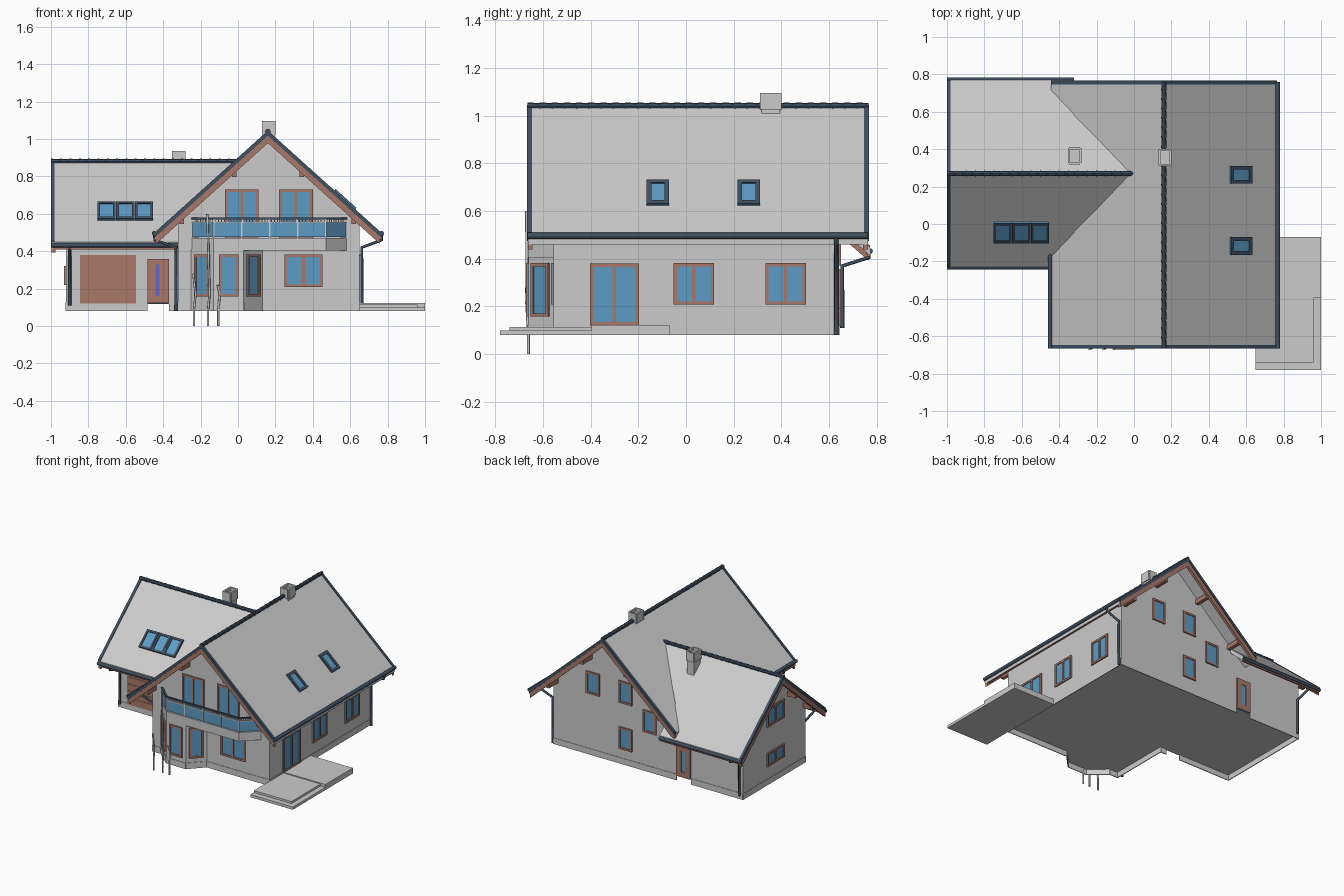
import bpy, bmesh
from math import sqrt
from mathutils import Vector, Matrix

if "Cube" in bpy.data.objects:
    bpy.data.objects.remove(bpy.data.objects["Cube"])


def mat(name, rgb):
    m = bpy.data.materials.new(name)
    m.diffuse_color = (*rgb, 1)
    m.use_nodes = True
    m.node_tree.nodes["Principled BSDF"].inputs["Base Color"].default_value = m.diffuse_color
    return m


BROWN = mat("wood", (0.40, 0.19, 0.14))
BLUE = mat("glass", (0.11, 0.33, 0.56))
DARK = mat("slate", (0.05, 0.08, 0.12))
VIOLET = mat("door_strip", (0.12, 0.14, 0.55))


def finish(name, bm, color=None):
    bmesh.ops.recalc_face_normals(bm, faces=bm.faces)
    me = bpy.data.meshes.new(name)
    bm.to_mesh(me)
    bm.free()
    if color:
        me.materials.append(color)
    ob = bpy.data.objects.new(name, me)
    bpy.context.collection.objects.link(ob)
    return ob


def prism(name, pts, vec, color=None):
    """Flat polygon swept along a vector."""
    bm = bmesh.new()
    f = bm.faces.new([bm.verts.new(p) for p in pts])
    new = bmesh.ops.extrude_face_region(bm, geom=[f], use_keep_orig=True)["geom"]
    bmesh.ops.translate(bm, vec=vec, verts=[v for v in new if isinstance(v, bmesh.types.BMVert)])
    return finish(name, bm, color)


def box(name, lo, hi, color=None, M=Matrix()):
    (a, b, c), (d, e, f) = lo, hi
    pts = [M @ Vector(p) for p in ((a, b, c), (d, b, c), (d, e, c), (a, e, c))]
    return prism(name, pts, M.to_3x3() @ Vector((0, 0, f - c)), color)


def bar(name, p, q, z0, z1, t, color=None):
    """Upright strip between two plan points."""
    p, q = Vector(p), Vector(q)
    d = (q - p).normalized() * t / 2
    n = Vector((-d.y, d.x))
    return prism(name, [(*v, z0) for v in (p + n, q + n, q - n, p - n)], (0, 0, z1 - z0), color)


def pipe(name, pts, r, color=None):
    cu = bpy.data.curves.new(name, "CURVE")
    cu.dimensions = "3D"
    cu.bevel_depth, cu.bevel_resolution, cu.use_fill_caps = r, 2, True
    sp = cu.splines.new("POLY")
    sp.points.add(len(pts) - 1)
    for s, p in zip(sp.points, pts):
        s.co = (*p, 1)
    if color:
        cu.materials.append(color)
    ob = bpy.data.objects.new(name, cu)
    bpy.context.collection.objects.link(ob)


def window(name, loc, u, v, w, h, panes=1, color=BROWN, f=0.014, glass=BLUE):
    """Framed panes; loc is the centre on the wall, u is right, v is up."""
    u, v = Vector(u).normalized(), Vector(v).normalized()
    M = Matrix((u, v, u.cross(v))).transposed().to_4x4()
    M.translation = loc
    box(name + "_glass", (-w / 2, -h / 2, -0.01), (w / 2, h / 2, 0.004), glass, M)
    for s in (-1, 1):
        y = s * (h - f) / 2
        box(name + "_frame", (-w / 2, y - f / 2, -0.01), (w / 2, y + f / 2, 0.01), color, M)
    for i in range(panes + 1):
        x = -w / 2 + f / 2 + i * (w - f) / panes
        box(name + "_frame", (x - f / 2, -h / 2 + f, -0.01), (x + f / 2, h / 2 - f, 0.01), color, M)


UP, FRONT, RIGHT, BACK, LEFT = (0, 0, 1), (1, 0, 0), (0, 1, 0), (-1, 0, 0), (0, -1, 0)
RX, RZ, MS = 0.16, 1.04, 0.90      # main ridge and slope
WY, WZ, WS = 0.27, 0.88, 0.86      # wing ridge and slope

# Wall bodies
prism("main_walls", [(-0.32, -0.555, 0.12), (0.65, -0.555, 0.12), (0.65, -0.555, 0.56),
                     (RX, -0.555, 1.005), (-0.32, -0.555, 0.57)], (0, 1.195, 0))
prism("wing_walls", [(-0.92, -0.10, 0.12), (-0.92, 0.64, 0.12), (-0.92, 0.64, 0.525),
                     (-0.92, WY, 0.845), (-0.92, -0.10, 0.525)], (0.77, 0, 0))
bay = [(-0.25, -0.555), (-0.13, -0.66), (0.03, -0.66), (0.13, -0.555)]
prism("bay_walls", [(*p, 0.12) for p in bay], (0, 0, 0.29))
deck = [(-0.245, -0.555), (-0.13, -0.662), (0.47, -0.662), (0.58, -0.555)]
prism("balcony_deck", [(*p, 0.405) for p in deck], (0, 0, 0.065))

# Open plinth under the walls, with gaps at the two doors
for run in ([(-0.37, -0.10), (-0.32, -0.10), (-0.32, -0.555)] + bay
            + [(0.65, -0.555), (0.65, 0.64), (-0.37, 0.64)],
            [(-0.49, 0.64), (-0.92, 0.64), (-0.92, -0.10), (-0.485, -0.10)]):
    for p, q in zip(run, run[1:]):
        bar("plinth", p, q, 0.08, 0.125, 0.006)


# Roofs: main slab, two wing slopes cut to the valleys
def chevron(name, P, c, z, half, slope, t, vec, color=None):
    """Inverted V band; P maps (across, height) to a point."""
    e = z - half * slope
    prism(name, [P(*p) for p in ((c - half, e), (c, z), (c + half, e),
                                 (c + half, e - t), (c, z - t), (c - half, e - t))], vec, color)


chevron("main_roof", lambda a, z: (a, -0.66, z), RX, RZ, 0.605, MS, 0.035, (0, 1.42, 0))
for s in (-1, 1):
    plan = [(-0.995, 0.5), (-0.32, 0.5), (-0.32, 0.31), (-0.005, 0), (-0.995, 0)]
    prism("wing_roof", [(x, WY + s * d, WZ - d * WS) for x, d in plan], (0, 0, -0.035))

# Verges: slate edge over a wooden board
for y, d in ((-0.666, 1), (0.766, -1)):
    chevron("main_verge", lambda a, z: (a, y, z), RX, RZ + 0.005, 0.605, MS, 0.027, (0, 0.02 * d, 0), DARK)
    chevron("main_bargeboard", lambda a, z: (a, y + 0.004 * d, z), RX, RZ - 0.022, 0.60, MS, 0.04,
            (0, 0.02 * d, 0), BROWN)
chevron("wing_verge", lambda a, z: (-1, a, z), WY, WZ + 0.005, 0.5, WS, 0.027, (0.02, 0, 0), DARK)
chevron("wing_bargeboard", lambda a, z: (-0.996, a, z), WY, WZ - 0.022, 0.495, WS, 0.04, (0.02, 0, 0), BROWN)

# Purlin ends under the overhangs
for d in (-0.46, -0.18, 0.18, 0.46):
    z = RZ - abs(d) * MS - 0.045
    for y0, y1 in ((-0.65, -0.55), (0.63, 0.75)):
        box("main_purlin", (RX + d - 0.012, y0, z - 0.035), (RX + d + 0.012, y1, z), BROWN)
for d in (-0.35, -0.17, 0.17, 0.35):
    z = WZ - abs(d) * WS - 0.045
    box("wing_purlin", (-0.985, WY + d - 0.012, z - 0.035), (-0.91, WY + d + 0.012, z), BROWN)

# Eaves: fascia boards and gutters
for x, y1 in ((0.755, 0.76), (-0.435, -0.16)):
    s = 1 if x > 0 else -1
    box("main_fascia", (x - 0.012, -0.655, 0.465), (x + 0.004, y1, 0.49), BROWN)
    pipe("main_gutter", [(x + s * 0.013, -0.665, 0.496), (x + s * 0.013, y1, 0.496)], 0.013, DARK)
for s in (-1, 1):
    y = WY + s * 0.495
    box("wing_fascia", (-0.99, y - 0.006, 0.41), (-0.32, y + 0.006, 0.435), BROWN)
    pipe("wing_gutter", [(-1, y + s * 0.006, 0.432), (-0.32, y + s * 0.006, 0.432)], 0.012, DARK)
    w = WY + s * 0.385
    pipe("wing_downpipe", [(-0.9, y, 0.43), (-0.9, y, 0.405), (-0.9, w, 0.37), (-0.9, w, 0.11)], 0.009, DARK)
for x, w, y in ((0.768, 0.662, 0.63), (-0.445, -0.332, -0.52)):
    pipe("main_downpipe", [(x, y, 0.49), (x, y, 0.46), (w, y, 0.42), (w, y, 0.08)], 0.009, DARK)


# Ridge tiles, each slightly flared
def ridge(name, p, q, n):
    p, q = Vector(p), Vector(q)
    rot = (q - p).to_track_quat("Z", "Y").to_matrix().to_4x4()
    bm = bmesh.new()
    for i in range(n):
        M = Matrix.Translation(p.lerp(q, (i + 0.5) / n)) @ rot
        bmesh.ops.create_cone(bm, cap_ends=True, segments=8, radius1=0.015, radius2=0.012,
                              depth=(q - p).length / n, matrix=M)
    finish(name, bm, DARK)


ridge("main_ridge", (RX, -0.665, RZ), (RX, 0.765, RZ), 28)
ridge("wing_ridge", (-1, WY, WZ), (-0.005, WY, WZ), 20)

# Chimneys with hollow tops
for x, y, z0, z1 in ((0.165, 0.355, 0.96, 1.095), (-0.318, 0.365, 0.74, 0.935)):
    box("chimney_stack", (x - 0.029, y - 0.038, z0), (x + 0.029, y + 0.038, z1 - 0.025))
    c = [(x - 0.03, y - 0.04), (x + 0.03, y - 0.04), (x + 0.03, y + 0.04), (x - 0.03, y + 0.04)]
    for p, q in zip(c, c[1:] + c[:1]):
        bar("chimney_rim", p, q, z1 - 0.07, z1, 0.012)

# Front windows and doors
for x in (0.02, 0.31):
    window("balcony_door", (x, -0.555, 0.60), FRONT, UP, 0.18, 0.26, 2)
window("front_window", (0.35, -0.555, 0.295), FRONT, UP, 0.205, 0.175, 2)
window("bay_window", (-0.05, -0.66, 0.27), FRONT, UP, 0.105, 0.225)
window("bay_left_window", (-0.19, -0.6075, 0.27), (0.12, -0.105, 0), UP, 0.105, 0.225)
window("bay_right_window", (0.08, -0.6075, 0.27), (0.10, 0.105, 0), UP, 0.10, 0.225)
box("garage_door", (-0.845, -0.106, 0.12), (-0.545, -0.09, 0.38), BROWN)
for i in range(1, 5):
    box("garage_panel", (-0.84, -0.109, 0.075 + i * 0.052), (-0.55, -0.1, 0.12 + i * 0.052), BROWN)
window("entrance_door", (-0.427, -0.10, 0.24), FRONT, UP, 0.115, 0.235, 1, BROWN, 0.01, BROWN)
box("entrance_strip", (-0.44, -0.112, 0.16), (-0.42, -0.10, 0.33), VIOLET)

# Right side
window("patio_door", (0.65, -0.30, 0.25), RIGHT, UP, 0.205, 0.26, 2)
for y in (0.033, 0.417):
    window("side_window", (0.65, y, 0.295), RIGHT, UP, 0.17, 0.175, 2)

# Back and left side
for x, z in ((0.32, 0.62), (0.05, 0.62), (0.05, 0.275), (-0.15, 0.455)):
    window("back_window", (x, 0.64, z), BACK, UP, 0.11, 0.165)
window("back_door", (-0.43, 0.64, 0.235), BACK, UP, 0.115, 0.235, 1, BROWN, 0.04)
window("left_upper_window", (-0.92, 0.26, 0.585), LEFT, UP, 0.20, 0.14, 2)
window("left_lower_window", (-0.92, 0.26, 0.27), LEFT, UP, 0.20, 0.10, 2)

# Skylights
for y in (-0.118, 0.263):
    window("skylight", (0.57, y, RZ - 0.41 * MS + 0.004), RIGHT, (-1, 0, MS), 0.095, 0.15, 1, DARK, 0.02)
for x in (-0.703, -0.602, -0.503):
    window("wing_skylight", (x, -0.045, WZ - 0.315 * WS + 0.004), FRONT, (0, 1, WS), 0.098, 0.14, 1, DARK, 0.015)

# Balcony railing: glass, posts, balusters and handrail
for (p, q), n in zip(zip(deck, deck[1:]), (1, 4, 1)):
    p, q = Vector(p) + Vector((0, 0.006)), Vector(q) + Vector((0, 0.006))
    bar("balcony_glass", p, q, 0.475, 0.55, 0.006, BLUE)
    bar("balcony_lower_rail", p, q, 0.55, 0.557, 0.01)
    bar("balcony_handrail", p, q, 0.57, 0.58, 0.014, DARK)
    for i in range(n + 1):
        c = p.lerp(q, i / n)
        box("balcony_post", (c.x - 0.004, c.y - 0.005, 0.47), (c.x + 0.004, c.y + 0.005, 0.575))
    for i in range(n * 9):
        c = p.lerp(q, (i + 0.5) / (n * 9))
        box("baluster", (c.x - 0.003, c.y - 0.003, 0.555), (c.x + 0.003, c.y + 0.003, 0.572))

# Stepped terrace
box("terrace_upper", (0.65, -0.395, 0.08), (1, -0.07, 0.122))
box("terrace_middle", (0.65, -0.74, 0.08), (0.96, -0.395, 0.115))
box("terrace_lower", (0.65, -0.78, 0.08), (1, -0.395, 0.10))

# Thin climbing stems by the bay
for x, top in ((-0.235, 0.28), (-0.16, 0.60), (-0.105, 0.22)):
    pipe("climbing_stem", [(x, -0.66, 0), (x, -0.66, 0.09), (x + 0.008, -0.665, 0.17), (x - 0.004, -0.668, top)], 0.006)
